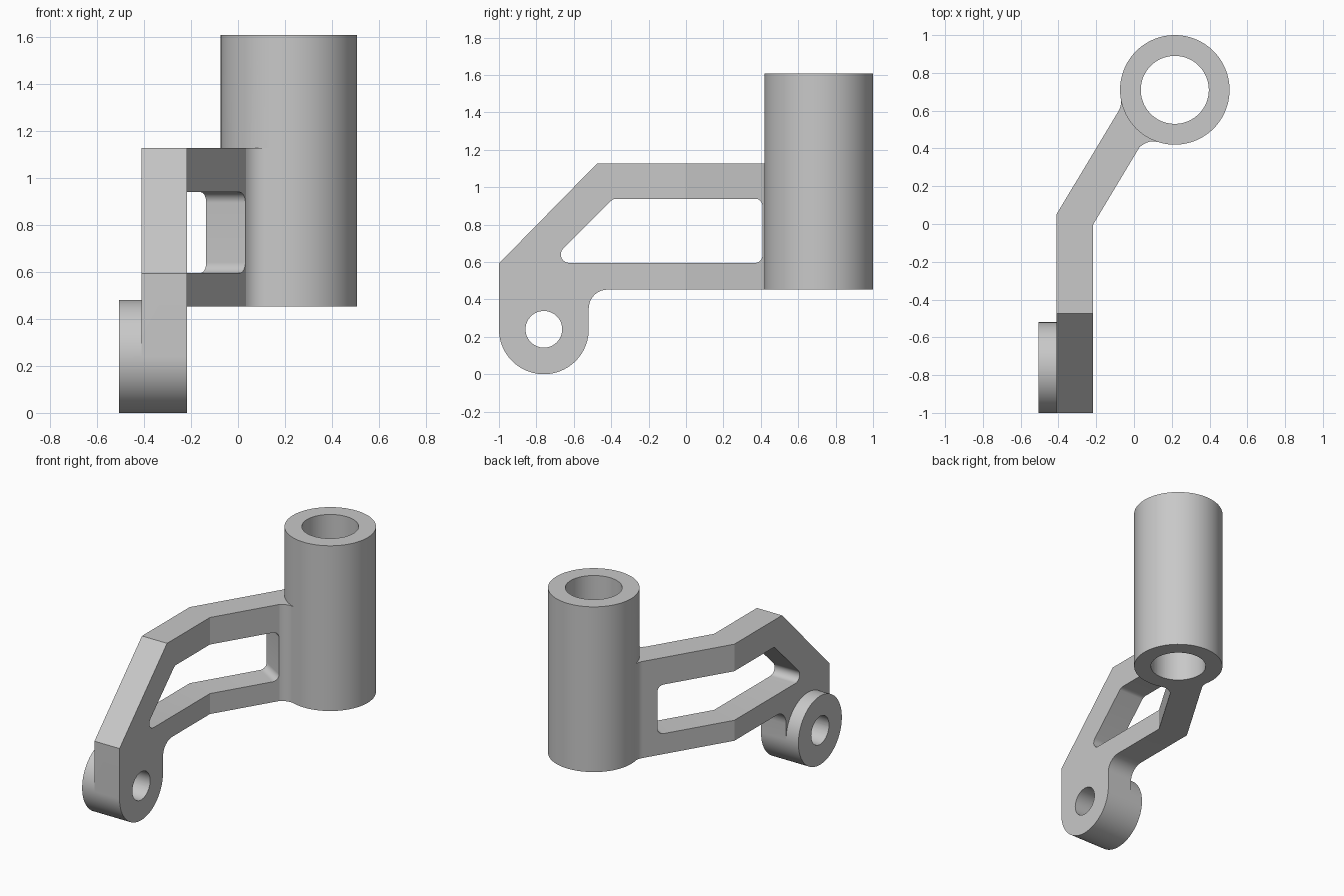
import bpy, bmesh, math
from mathutils import Vector

if "Cube" in bpy.data.objects:
    bpy.data.objects.remove(bpy.data.objects["Cube"], do_unlink=True)

grey = bpy.data.materials.new("plain grey")
grey.use_nodes = True
COLOUR = (0.58, 0.58, 0.58, 1)
grey.diffuse_color = COLOUR
grey.node_tree.nodes["Principled BSDF"].inputs["Base Color"].default_value = COLOUR

# Main dimensions
ARM_X, BEND_Y, HALF = -0.313, 0.025, 0.097
BOTTOM, ARM_TOP, TUBE_TOP = 0.452, 1.127, 1.607
TUBE, TUBE_R, BORE_R = Vector((0.216, 0.71)), 0.29, 0.18
LUG, LUG_R, PIN_R = Vector((-0.76, 0.24)), 0.24, 0.098
WINDOW_END = 0.507
BEND = math.radians(31)
along = Vector((math.sin(BEND), math.cos(BEND)))
across = Vector((math.cos(BEND), -math.sin(BEND)))
knee = Vector((ARM_X, BEND_Y))


def arc(c, r, a, b, n):
    return [c + r * Vector((math.cos(a + (b - a) * i / n), math.sin(a + (b - a) * i / n)))
            for i in range(n + 1)]


def circle(c, r, n=96):
    return arc(c, r, 0, math.tau, n)[:-1]


def short_arc(c, p, q, n=10):
    """Arc about c from p to q, the short way round."""
    a = math.atan2(p.y - c.y, p.x - c.x)
    b = math.atan2(q.y - c.y, q.x - c.x)
    b = a + (b - a + math.pi) % math.tau - math.pi
    return arc(c, (p - c).length, a, b, n)


def round_corner(prev, corner, nxt, r):
    u, v = (prev - corner).normalized(), (nxt - corner).normalized()
    half = u.angle(v) / 2
    reach = r / math.tan(half)
    centre = corner + (u + v).normalized() * r / math.sin(half)
    return short_arc(centre, corner + u * reach, corner + v * reach)


def prism(name, loops, a, b, place, bent=False):
    """Extrude an outline, with any holes, from a to b; place maps it to space."""
    bm = bmesh.new()
    twin, rims = {}, []
    for pts in loops:
        ring = [bm.verts.new((p.x, p.y, a)) for p in pts]
        for v in ring:
            twin[v] = bm.verts.new((v.co.x, v.co.y, b))
        rims += [bm.edges.new((ring[i - 1], ring[i])) for i in range(len(ring))]
    sides = [tuple(e.verts) for e in rims]
    bmesh.ops.triangle_fill(bm, edges=rims, use_beauty=True, normal=(0, 0, 1))
    for f in bm.faces[:]:
        bm.faces.new([twin[v] for v in f.verts])
    for p, q in sides:
        bm.faces.new((p, q, twin[q], twin[p]))
    if bent:
        bmesh.ops.bisect_plane(bm, geom=bm.verts[:] + bm.edges[:] + bm.faces[:],
                               plane_co=(BEND_Y, 0, 0), plane_no=(1, 0, 0))
    for v in bm.verts:
        v.co = place(*v.co)
    bmesh.ops.recalc_face_normals(bm, faces=bm.faces[:])
    mesh = bpy.data.meshes.new(name)
    bm.to_mesh(mesh)
    bm.free()
    mesh.materials.append(grey)
    ob = bpy.data.objects.new(name, mesh)
    bpy.context.collection.objects.link(ob)
    return ob


def sideways(y, z, x):
    return Vector((x, y, z))


def upright(x, y, z):
    return Vector((x, y, z))


def bend(y, z, t):
    """Straight up to the knee, mitred there, turned towards the tube after it."""
    s = y - BEND_Y
    if abs(s) < 1e-4:
        return Vector((ARM_X + t, BEND_Y - t * math.tan(BEND / 2), z))
    if s < 0:
        return Vector((ARM_X + t, y, z))
    p = knee + s * along + t * across
    return Vector((p.x, p.y, z))


def combine(target, other, operation):
    other.hide_render = True
    mod = target.modifiers.new("combine", 'BOOLEAN')
    mod.operation, mod.solver, mod.object = operation, 'EXACT', other
    bpy.context.view_layer.update()
    graph = bpy.context.evaluated_depsgraph_get()
    mesh = bpy.data.meshes.new_from_object(target.evaluated_get(graph))
    target.modifiers.clear()
    target.data = mesh
    bpy.data.objects.remove(other, do_unlink=True)


# Arm side profile with the rounded lug at the front
V = Vector
lug_right = LUG.x + LUG_R
end = BEND_Y + 0.8
profile = arc(LUG, LUG_R, math.pi, math.tau, 48)
profile += round_corner(V((lug_right, LUG.y)), V((lug_right, BOTTOM)), V((end, BOTTOM)), 0.1)
profile += [V((end, BOTTOM)), V((end, ARM_TOP)), V((-0.475, ARM_TOP)), V((-1, 0.592))]

# Rounded window in the arm, following the bend
far = BEND_Y + WINDOW_END
corners = [V((-0.733, 0.595)), V((far, 0.595)), V((far, 0.938)), V((-0.39, 0.938))]
window = []
for i, c in enumerate(corners):
    window += round_corner(corners[i - 1], c, corners[(i + 1) % 4], 0.045)
bracket = prism("bracket", [profile, window], -HALF, HALF, bend, bent=True)

# Tube and the filleted root joining it to the arm
tube = prism("tube", [circle(TUBE, TUBE_R)], BOTTOM, TUBE_TOP, upright)
offset = (TUBE - knee).dot(across)
reach = (TUBE - knee).dot(along)
FILLET = 0.095


def root_fillet(side):
    """Arc from the arm's side to the tube, kept clear of the window."""
    t = side * (HALF + FILLET)
    s = reach - math.sqrt((TUBE_R + FILLET) ** 2 - (t - offset) ** 2)
    c = knee + s * along + t * across
    on_arm = knee + s * along + side * HALF * across
    on_tube = c + (TUBE - c).normalized() * FILLET
    return [p for p in short_arc(c, on_arm, on_tube, 16)
            if (p - knee).dot(along) > WINDOW_END]


outline = root_fillet(1) + [TUBE] + root_fillet(-1)[::-1]
root = prism("root", [outline], BOTTOM, ARM_TOP, upright)
combine(bracket, root, 'UNION')
combine(bracket, tube, 'UNION')

# Boss on the outer side of the lug
boss = prism("boss", [circle(LUG, LUG_R)], -0.505, ARM_X - HALF, sideways)
combine(bracket, boss, 'UNION')

# Tube bore and pin hole
bore = prism("bore", [circle(TUBE, BORE_R)], 0.3, 1.8, upright)
combine(bracket, bore, 'DIFFERENCE')
pin_hole = prism("pin_hole", [circle(LUG, PIN_R, 64)], -0.7, 0, sideways)
combine(bracket, pin_hole, 'DIFFERENCE')

bpy.context.view_layer.objects.active = bracket
bracket.select_set(True)
bpy.ops.object.shade_smooth_by_angle(angle=math.radians(25))
